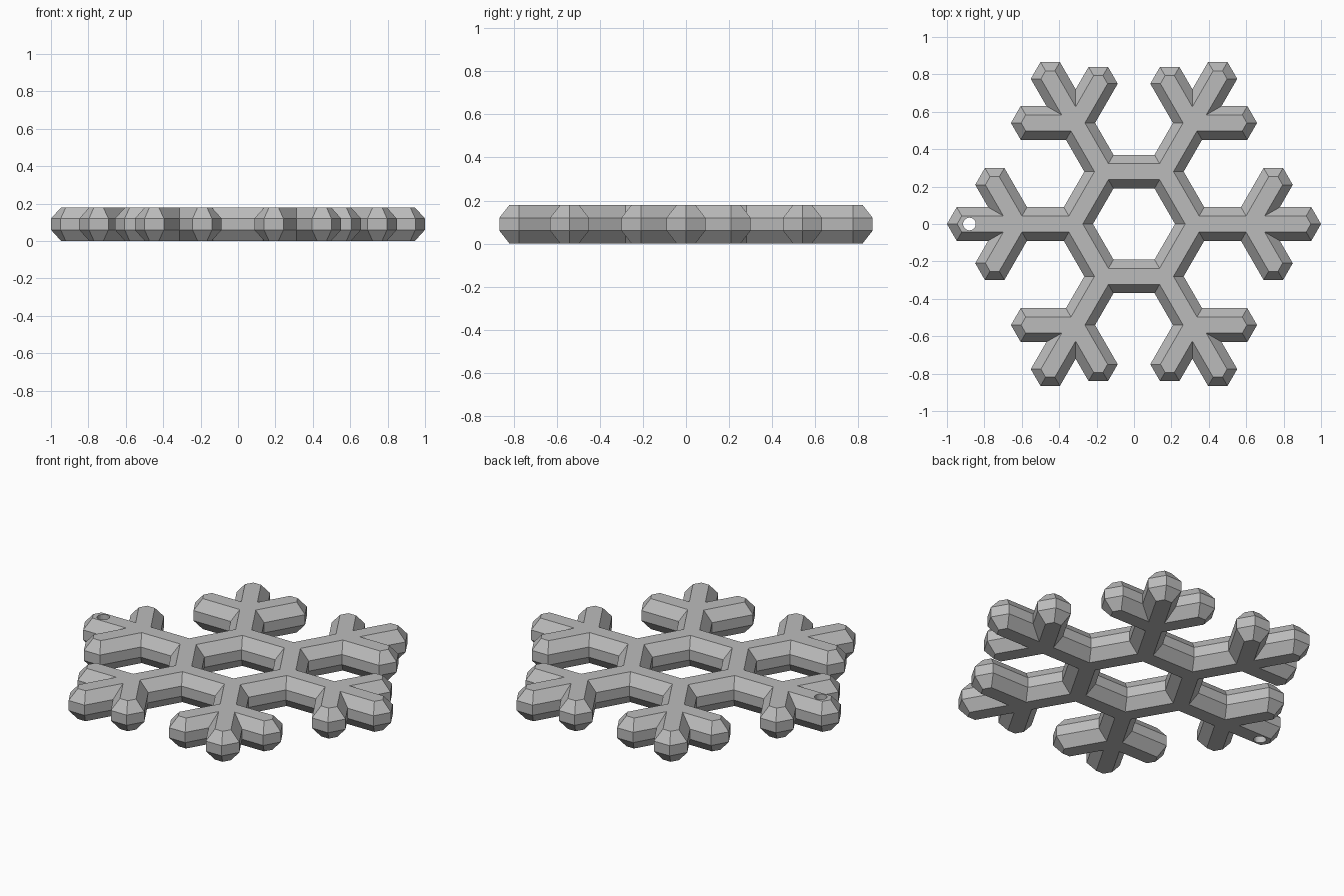
import bpy, bmesh
from math import sqrt, pi, cos, sin
from mathutils import Vector, Matrix

if "Cube" in bpy.data.objects:
    bpy.data.objects.remove(bpy.data.objects["Cube"])

WIDE, FLAT = 0.09, 0.043        # half width of a bar at its sides and on its flats
HEIGHT = 0.18
APOTHEM = 0.28                  # centre line of the hexagonal ring
CORNER = APOTHEM * 2 / sqrt(3)  # where each arm leaves the ring
FORK, BRANCH = 0.624, 0.346     # branch position along the arm, branch length
HOLE_X, HOLE_R = -0.88, 0.034


def turn(points, angle):
    rot = Matrix.Rotation(angle, 2)
    return [rot @ p for p in points]


def pointed_end(length, w):
    """Right shoulder, tip and left shoulder of a bar lying along +x."""
    tip = length - (WIDE - w) * 2 / sqrt(3)
    back = tip - w / sqrt(3)
    return [Vector((back, -w)), Vector((tip, 0)), Vector((back, w))]


def arm_outline(w):
    """Counter-clockwise outline of the arm that lies along +x."""
    k = w / sqrt(3)
    branch = [p + Vector((FORK, 0)) for p in turn(pointed_end(BRANCH, w), pi / 3)]
    end = pointed_end(1.0, w)
    upper = [end[2], Vector((FORK + 3 * k, w)), *branch,
             Vector((FORK - k, w)), Vector((CORNER + k, w))]
    lower = [Vector((p.x, -p.y)) for p in reversed(upper)]
    return lower + [end[1]] + upper


def outer_loop(w):
    return [p for i in range(6) for p in turn(arm_outline(w), i * pi / 3)]


def inner_loop(w):
    r = (APOTHEM - w) * 2 / sqrt(3)
    return [Vector((r * cos(i * pi / 3), r * sin(i * pi / 3))) for i in range(6)]


def hole_loop(w):
    return [Vector((HOLE_X + HOLE_R * cos(i * pi / 10), HOLE_R * sin(i * pi / 10)))
            for i in range(20)]


def add_wall(bm, loop, section):
    """Loft a loop through the section; return its bottom and top edges."""
    rings = [[bm.verts.new((p.x, p.y, z)) for p in loop(w)] for w, z in section]
    for low, high in zip(rings, rings[1:]):
        for i in range(len(low)):
            j = (i + 1) % len(low)
            bm.faces.new((low[i], low[j], high[j], high[i]))
    return [[bm.edges.get((r[i - 1], r[i])) for i in range(len(r))]
            for r in (rings[0], rings[-1])]


# Snowflake body: bevelled walls, straight hanging hole, flat top and bottom
bevelled = [(FLAT, 0), (WIDE, HEIGHT / 3), (WIDE, HEIGHT * 2 / 3), (FLAT, HEIGHT)]
straight = [(FLAT, 0), (FLAT, HEIGHT)]
bm = bmesh.new()
walls = [add_wall(bm, outer_loop, bevelled),
         add_wall(bm, inner_loop, bevelled),
         add_wall(bm, hole_loop, straight)]
for side, normal in ((0, (0, 0, -1)), (1, (0, 0, 1))):
    edges = [e for wall in walls for e in wall[side]]
    bmesh.ops.triangle_fill(bm, use_beauty=True, use_dissolve=False,
                            edges=edges, normal=normal)
bmesh.ops.recalc_face_normals(bm, faces=bm.faces)

mesh = bpy.data.meshes.new("snowflake")
bm.to_mesh(mesh)
bm.free()
snowflake = bpy.data.objects.new("snowflake", mesh)
bpy.context.collection.objects.link(snowflake)

# Plain grey material
grey = bpy.data.materials.new("grey")
grey.use_nodes = True
colour = (0.5, 0.5, 0.5, 1)
grey.diffuse_color = colour
grey.node_tree.nodes["Principled BSDF"].inputs["Base Color"].default_value = colour
mesh.materials.append(grey)
